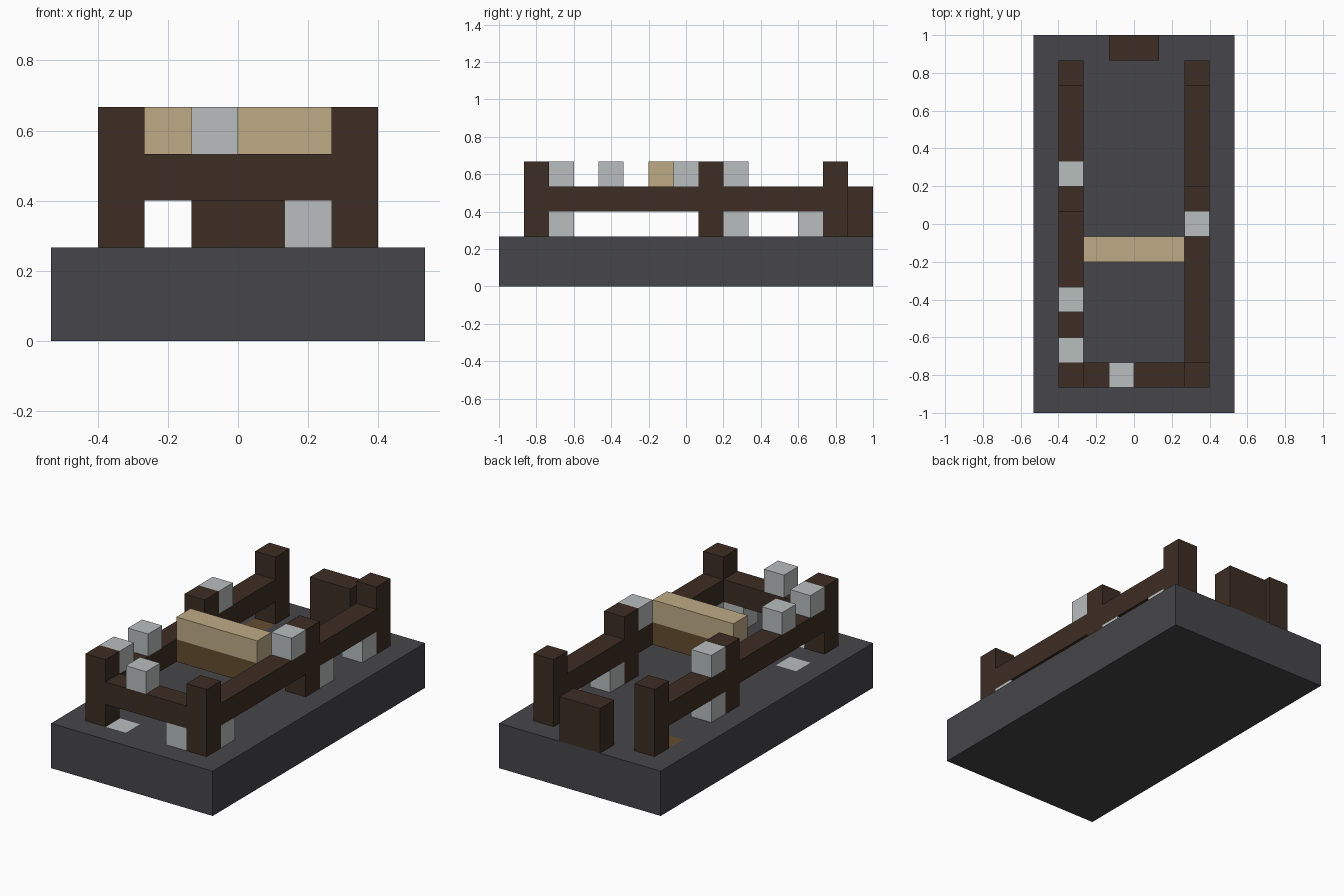
import bpy
import bmesh
from mathutils import Matrix, Vector

if "Cube" in bpy.data.objects:
    bpy.data.objects.remove(bpy.data.objects["Cube"], do_unlink=True)

U = 2 / 15  # one block


def material(name, rgb):
    m = bpy.data.materials.new(name)
    m.use_nodes = True
    m.diffuse_color = (*rgb, 1)
    m.node_tree.nodes["Principled BSDF"].inputs["Base Color"].default_value = (*rgb, 1)
    return m


STONE = material("dark stone", (0.061, 0.060, 0.067))
WOOD = material("dark wood", (0.045, 0.026, 0.017))
TAN = material("pale wood", (0.52, 0.41, 0.24))
BROWN = material("brown wood", (0.13, 0.075, 0.030))
PALE = material("pale grey", (0.485, 0.51, 0.51))


def finish(name, bm, mats):
    bmesh.ops.recalc_face_normals(bm, faces=bm.faces)
    bmesh.ops.scale(bm, vec=(U, U, U), verts=bm.verts)
    mesh = bpy.data.meshes.new(name)
    bm.to_mesh(mesh)
    bm.free()
    for m in mats:
        mesh.materials.append(m)
    obj = bpy.data.objects.new(name, mesh)
    bpy.context.collection.objects.link(obj)
    return obj


def box(name, low, high, mat):
    """Box between two corners, in blocks."""
    lo, hi = Vector(low), Vector(high)
    bm = bmesh.new()
    place = Matrix.Translation((lo + hi) / 2) @ Matrix.Diagonal((*(hi - lo), 1))
    bmesh.ops.create_cube(bm, size=1, matrix=place)
    return finish(name, bm, [mat])


def block(name, x, y, z, mat):
    return box(name, (x, y, z), (x + 1, y + 1, z + 1), mat)


def extrude(bm, faces, depth):
    new = bmesh.ops.extrude_face_region(bm, geom=faces)["geom"]
    verts = [v for v in new if isinstance(v, bmesh.types.BMVert)]
    bmesh.ops.translate(bm, vec=(0, 0, -depth), verts=verts)


# Stone base with coloured floor cells and sunken pits
bm = bmesh.new()
bmesh.ops.create_grid(bm, x_segments=8, y_segments=15, size=1,
                      matrix=Matrix.Translation((0, 0, 2)) @ Matrix.Diagonal((4, 7.5, 1, 1)))


def cells(x0, x1, y0, y1):
    return [f for f in bm.faces if abs(f.calc_center_median().z - 2) < 0.01
            and abs(f.normal.z) > 0.9
            and x0 < f.calc_center_median().x < x1
            and y0 < f.calc_center_median().y < y1]


extrude(bm, bm.faces[:], 2)
bm.normal_update()
for index, x, y in ((1, -3, 4.5), (2, -2, -6.5), (2, -3, -4.5)):
    for f in cells(x, x + 1, y, y + 1):
        f.material_index = index
for x, y0, y1 in ((-2, -3.5, -1.5), (-3, -1.5, 0.5), (2, -2.5, -0.5), (2, -4.5, -3.5)):
    extrude(bm, cells(x, x + 1, y0, y1), 1)
    bm.normal_update()
finish("stone_base", bm, [STONE, BROWN, PALE])

# Posts and rails on both sides
for side, x in (("left", 2), ("right", -3)):
    for spot, y in (("front", -6.5), ("middle", 0.5), ("back", 5.5)):
        box(f"{side}_{spot}_post", (x, y, 2), (x + 1, y + 1, 5), WOOD)
    for spot, y0, y1 in (("front", -5.5, 0.5), ("back", 1.5, 5.5)):
        box(f"{side}_{spot}_rail", (x, y0, 3), (x + 1, y1, 4), WOOD)
box("front_rail", (-2, -6.5, 3), (2, -5.5, 4), WOOD)

# Block at the back end
box("back_block", (-1, 6.5, 2), (1, 7.5, 4), WOOD)

# Beam across the middle
box("cross_beam_top", (-2, -1.5, 4), (2, -0.5, 5), TAN)
box("cross_beam_bottom", (-2, -1.5, 3), (2, -0.5, 4), BROWN)

# Pale blocks on the rails
for i, (x, y) in enumerate(((-3, 1.5), (-3, -3.5), (-3, -5.5), (2, -0.5), (-1, -6.5))):
    block(f"upper_pale_block_{i + 1}", x, y, 4, PALE)

# Pale blocks under the rails
for i, (x, y) in enumerate(((1, -6.5), (2, -5.5), (2, 1.5), (2, 4.5), (-3, 1.5))):
    block(f"lower_pale_block_{i + 1}", x, y, 2, PALE)
